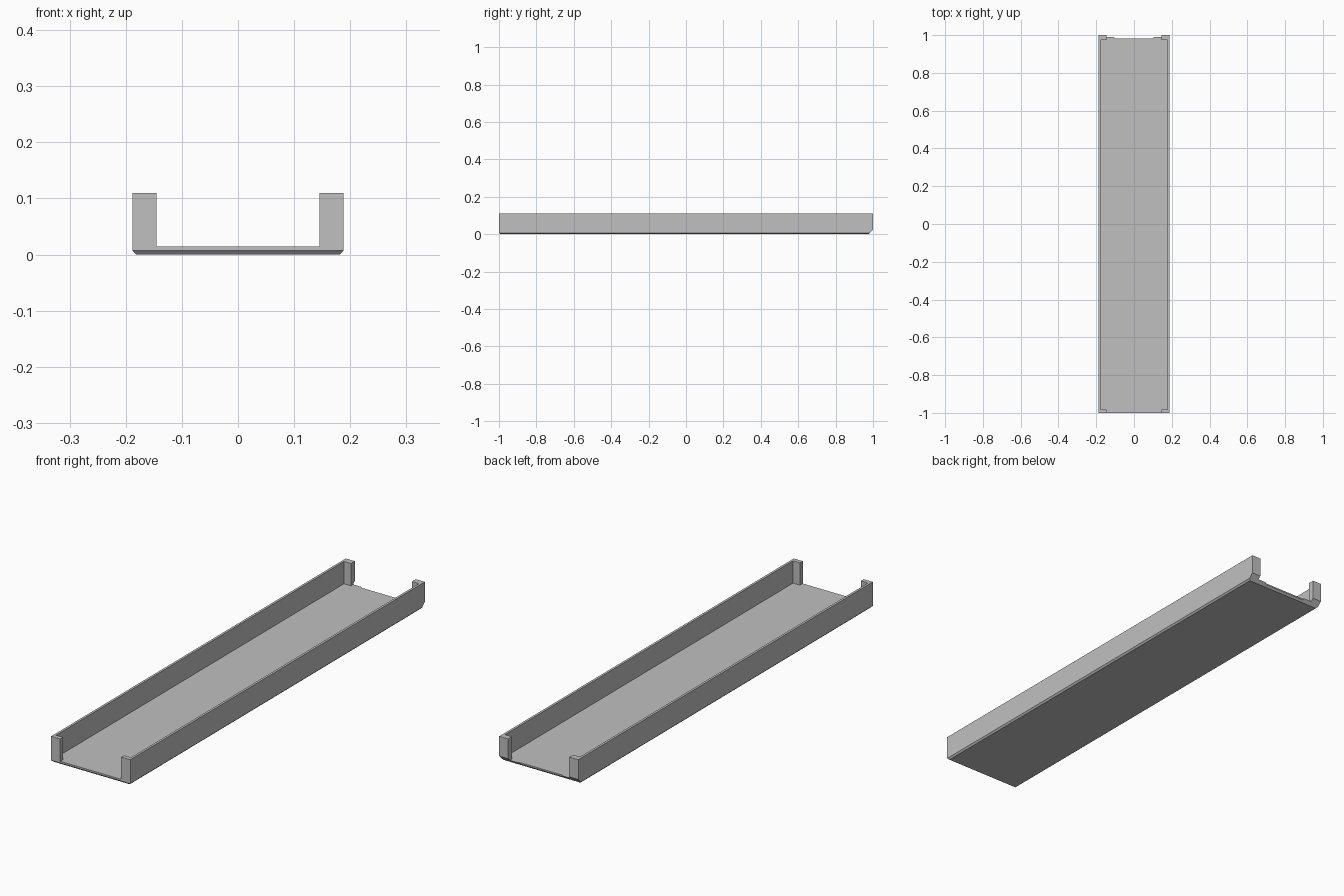
import bpy, bmesh
from mathutils import Vector

cube = bpy.data.objects.get("Cube")
if cube:
    bpy.data.objects.remove(cube, do_unlink=True)

HALF_W, HALF_L, HEIGHT = 0.188, 1.0, 0.11
FLOOR, CHAMFER, BACK_CHAMFER = 0.014, 0.007, 0.025

grey = bpy.data.materials.new("light grey")
grey.use_nodes = True
color = (0.53, 0.53, 0.53, 1)
grey.diffuse_color = color
grey.node_tree.nodes["Principled BSDF"].inputs["Base Color"].default_value = color


def prism(name, outline, bottom, top):
    """Extrude a plan outline upwards; returns the object."""
    bm = bmesh.new()
    face = bm.faces.new([bm.verts.new((x, y, bottom)) for x, y in outline])
    ext = bmesh.ops.extrude_face_region(bm, geom=[face])
    verts = [v for v in ext["geom"] if isinstance(v, bmesh.types.BMVert)]
    bmesh.ops.translate(bm, verts=verts, vec=(0, 0, top - bottom))
    bmesh.ops.recalc_face_normals(bm, faces=bm.faces)
    mesh = bpy.data.meshes.new(name)
    bm.to_mesh(mesh)
    bm.free()
    mesh.materials.append(grey)
    obj = bpy.data.objects.new(name, mesh)
    bpy.context.collection.objects.link(obj)
    return obj


def mirrored(right_half):
    """Close an outline by mirroring its +x half."""
    return right_half + [(-x, y) for x, y in reversed(right_half)]


# Outer block of the tray
tray = prism("channel_tray", mirrored([(HALF_W, -HALF_L), (HALF_W, HALF_L)]), 0, HEIGHT)

# Chamfers under the sides, front and back
bm = bmesh.new()
bm.from_mesh(tray.data)
cuts = [((HALF_W, 0, CHAMFER), (1, 0, -1)),
        ((-HALF_W, 0, CHAMFER), (-1, 0, -1)),
        ((0, -HALF_L, CHAMFER), (0, -1, -1)),
        ((0, HALF_L, BACK_CHAMFER), (0, 1, -1))]
for point, normal in cuts:
    geom = bm.verts[:] + bm.edges[:] + bm.faces[:]
    cut = bmesh.ops.bisect_plane(bm, geom=geom, plane_co=point,
                                 plane_no=Vector(normal), clear_outer=True)
    edges = [e for e in cut["geom_cut"] if isinstance(e, bmesh.types.BMEdge)]
    bmesh.ops.contextual_create(bm, geom=edges)
bmesh.ops.recalc_face_normals(bm, faces=bm.faces)
bm.to_mesh(tray.data)
bm.free()

# Cavity open at both ends, leaving the corner tabs
inner, gap, front, back = 0.178, 0.145, -0.981, 0.974
cavity = prism("cavity_cutter", mirrored([
    (gap, -1.1), (gap, front), (inner, front),
    (inner, back), (gap, back), (gap, 1.1)]), FLOOR, 0.2)

# Shallow notch in the back edge of the floor
notch = prism("notch_cutter", mirrored([(0.1, 0.983), (0.13, 1.01)]), -0.1, 0.2)

for cutter in (cavity, notch):
    mod = tray.modifiers.new(cutter.name, "BOOLEAN")
    mod.operation = "DIFFERENCE"
    mod.solver = "EXACT"
    mod.object = cutter
    cutter.hide_render = True

# Apply the cuts and remove the helpers
bpy.context.view_layer.update()
evaluated = tray.evaluated_get(bpy.context.evaluated_depsgraph_get())
tray_mesh = bpy.data.meshes.new_from_object(evaluated)
tray.modifiers.clear()
tray.data = tray_mesh
for cutter in (cavity, notch):
    bpy.data.objects.remove(cutter, do_unlink=True)
